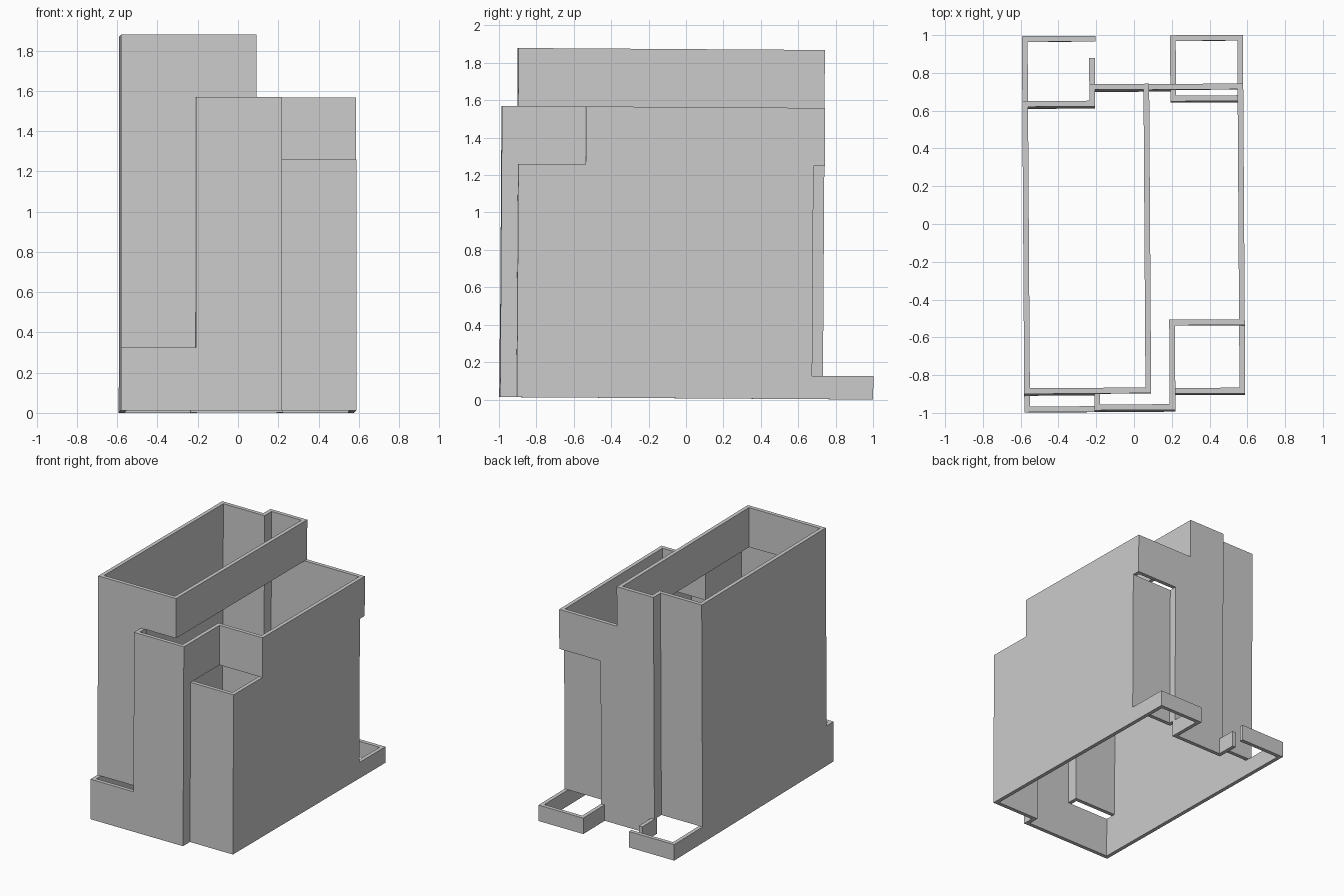
import bpy, bmesh
from mathutils import Matrix, Vector

if "Cube" in bpy.data.objects:
    bpy.data.objects.remove(bpy.data.objects["Cube"])

T = 0.03                                          # wall thickness
LOW, PORCH, MID, UP, TOP = 0.125, 0.312, 1.247, 1.557, 1.867   # wall levels

# the whole shell leans very slightly
LEAN = (Matrix.Translation((0, 0, 0.0065)) @ Matrix.Rotation(0.0065, 4, 'Z')
        @ Matrix.Rotation(-0.0065, 4, 'X'))


def wall(name, axis, offset, profile):
    """Extrude a (run, z) profile by T; axis is the direction of thickness."""
    bm = bmesh.new()

    def pt(u, z):
        return Vector((offset, u, z)) if axis == 'x' else Vector((u, offset, z))
    step = Vector((T, 0, 0)) if axis == 'x' else Vector((0, T, 0))
    face = bm.faces.new([bm.verts.new(pt(u, z)) for u, z in profile])
    ext = bmesh.ops.extrude_face_region(bm, geom=[face], use_keep_orig=True)
    bmesh.ops.translate(bm, vec=step,
                        verts=[v for v in ext['geom'] if isinstance(v, bmesh.types.BMVert)])
    bmesh.ops.recalc_face_normals(bm, faces=bm.faces)
    bm.transform(LEAN)
    mesh = bpy.data.meshes.new(name)
    bm.to_mesh(mesh)
    bm.free()
    obj = bpy.data.objects.new(name, mesh)
    bpy.context.collection.objects.link(obj)
    return obj


def rect(a, b, z0, z1):
    return [(a, z0), (b, z0), (b, z1), (a, z1)]


# side walls, stepped down at the front and rear
wall("left_wall", 'x', -0.587, [(-.995, 0), (.997, 0), (.997, LOW), (.642, LOW), (.642, TOP),
                                (-.908, TOP), (-.908, PORCH), (-.995, PORCH)])
wall("right_wall", 'x', 0.553, [(-.908, 0), (.997, 0), (.997, LOW), (.67, LOW), (.67, MID),
                                (.73, MID), (.73, UP), (-.548, UP), (-.548, MID), (-.908, MID)])

# upper storey wall above the open interior
wall("upper_right_wall", 'x', 0.055, rect(-.878, .70, UP, TOP))

# front tower, low front bay and upper front wall
wall("tower_right_wall", 'x', 0.183, [(-.995, 0), (-.878, 0), (-.878, MID), (-.518, MID),
                                      (-.518, UP), (-.995, UP)])
wall("tower_left_wall", 'x', -0.216, rect(-.965, -.908, PORCH, UP))
wall("front_wall", 'y', -0.995, [(-.557, 0), (.183, 0), (.183, UP), (-.216, UP),
                                 (-.216, PORCH), (-.557, PORCH)])
wall("upper_front_wall", 'y', -0.908, [(-.557, PORCH), (-.186, PORCH), (-.186, UP), (.085, UP),
                                       (.085, TOP), (-.557, TOP)])

# lower front right block with the setback wall behind it
wall("front_right_wall", 'y', -0.908, rect(.213, .553, 0, MID))
wall("setback_wall", 'y', -0.548, rect(.213, .553, MID, UP))

# rear walls with a recess on each side
wall("back_wall", 'y', 0.70, [(-.202, 0), (.197, 0), (.197, MID), (.553, MID), (.553, UP),
                              (.085, UP), (.085, TOP), (-.202, TOP)])
wall("back_left_wall", 'y', 0.612, rect(-.557, -.232, LOW, TOP))
wall("back_right_recess_wall", 'y', 0.64, rect(.227, .553, LOW, MID))

# return walls that continue down into the low rear terraces
for name, x, inner, outer, top in (("left_return_wall", -.232, .612, .88, TOP),
                                   ("right_return_wall", .197, .64, .997, MID)):
    wall(name, 'x', x, [(inner, LOW), (.70, LOW), (.70, 0), (outer, 0), (outer, LOW),
                        (.73, LOW), (.73, top), (inner, top)])

# low terrace walls at the very back
wall("left_terrace_wall", 'y', 0.967, rect(-.557, -.197, 0, LOW))
wall("right_terrace_wall", 'y', 0.967, rect(.227, .553, 0, LOW))
